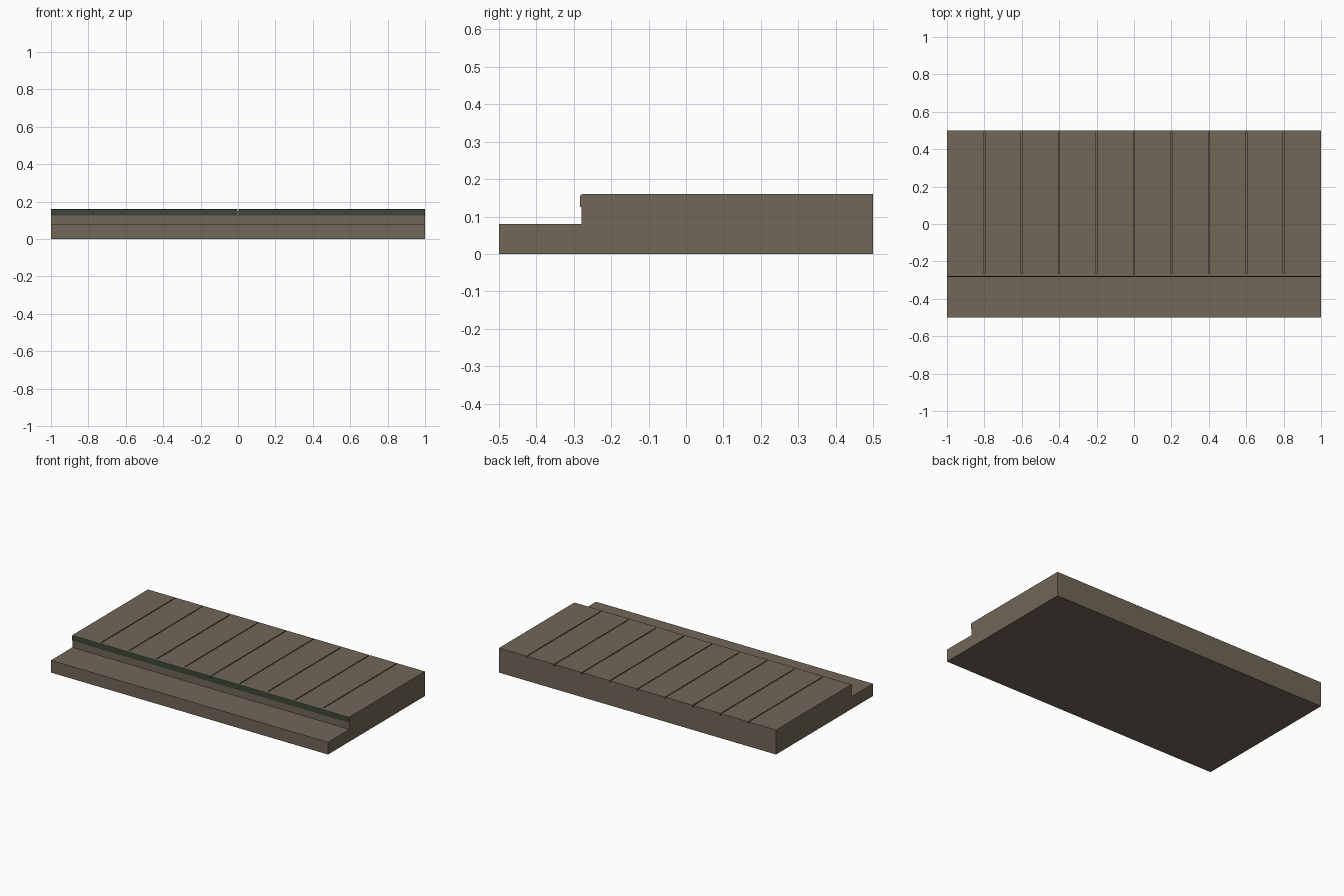
import bpy, bmesh

if "Cube" in bpy.data.objects:
    bpy.data.objects.remove(bpy.data.objects["Cube"])

def material(name, rgb):
    m = bpy.data.materials.new(name)
    m.diffuse_color = (*rgb, 1)
    m.use_nodes = True
    m.node_tree.nodes["Principled BSDF"].inputs["Base Color"].default_value = m.diffuse_color
    return m

STONE = material("brown stone", (0.165, 0.135, 0.095))
GREEN = material("dark green edging", (0.042, 0.062, 0.042))

def prism(name, profile, x0, x1, mats):
    """Extrude a (y, z) profile along x."""
    bm = bmesh.new()
    a = [bm.verts.new((x0, y, z)) for y, z in profile]
    b = [bm.verts.new((x1, y, z)) for y, z in profile]
    n = len(profile)
    bm.faces.new(a)
    bm.faces.new(b[::-1])
    for i in range(n):
        bm.faces.new((a[i], b[i], b[(i + 1) % n], a[(i + 1) % n]))
    bmesh.ops.recalc_face_normals(bm, faces=bm.faces[:])
    me = bpy.data.meshes.new(name)
    bm.to_mesh(me)
    bm.free()
    for m in mats:
        me.materials.append(m)
    ob = bpy.data.objects.new(name, me)
    bpy.context.collection.objects.link(ob)
    return ob

def box(name, x0, x1, y0, y1, z0, z1, mats):
    return prism(name, [(y0, z0), (y1, z0), (y1, z1), (y0, z1)], x0, x1, mats)

# Lower step and upper platform
box("lower_step", -1, 1, -0.5, -0.28, 0, 0.08, [STONE])
box("upper_platform", -1, 1, -0.28, 0.5, 0, 0.148, [STONE])

# Ten paving planks separated by narrow grooves
GAP = 0.003
for i in range(10):
    x0 = -1 + 0.2 * i + (GAP if i > 0 else 0)
    x1 = -1 + 0.2 * (i + 1) - (GAP if i < 9 else 0)
    box(f"plank_{i + 1}", x0, x1, -0.265, 0.5, 0.148, 0.16, [STONE])

# Rounded nosing in two halves: stone top, green front
nose = [(-0.265, 0.148), (-0.28, 0.148), (-0.28, 0.125), (-0.283, 0.125),
        (-0.283, 0.154), (-0.281, 0.158), (-0.277, 0.16), (-0.265, 0.16)]
for side, x0, x1 in (("left", -1, -0.002), ("right", 0.002, 1)):
    ob = prism(f"nosing_{side}", nose, x0, x1, [STONE, GREEN])
    for p in ob.data.polygons:
        if p.normal.y < -0.4:
            p.material_index = 1
